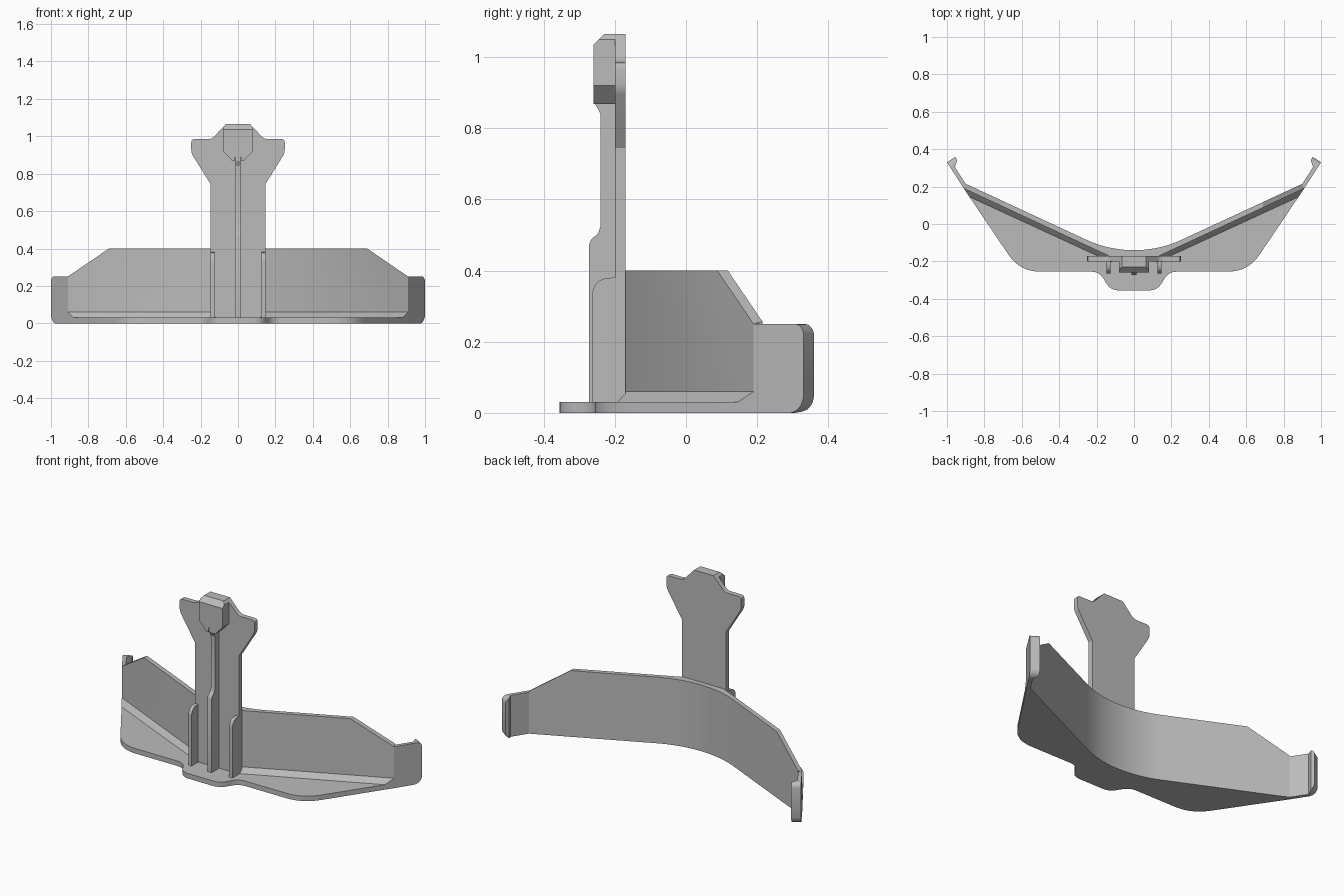
import bpy, bmesh, math
from mathutils import Vector

cube = bpy.data.objects.get("Cube")
if cube:
    bpy.data.objects.remove(cube, do_unlink=True)

GREY = (0.5, 0.5, 0.5, 1)
mat = bpy.data.materials.new("plain grey")
mat.use_nodes = True
mat.diffuse_color = GREY
mat.node_tree.nodes["Principled BSDF"].inputs["Base Color"].default_value = GREY


def finish(name, bm, mirror=False):
    bmesh.ops.recalc_face_normals(bm, faces=bm.faces)
    mesh = bpy.data.meshes.new(name)
    bm.to_mesh(mesh)
    bm.free()
    mesh.materials.append(mat)
    mesh.shade_smooth()
    mesh.set_sharp_from_angle(angle=math.radians(25))
    obj = bpy.data.objects.new(name, mesh)
    bpy.context.collection.objects.link(obj)
    if mirror:
        mod = obj.modifiers.new("Mirror", "MIRROR")
        mod.use_mirror_merge = False
    return obj


def prism(outline, start, end, axis):
    """Extrude a 2D outline along one axis."""
    place = {"x": lambda u, v, w: (w, u, v),
             "y": lambda u, v, w: (u, w, v),
             "z": lambda u, v, w: (u, v, w)}[axis]
    bm = bmesh.new()
    low = [bm.verts.new(place(u, v, start)) for u, v in outline]
    high = [bm.verts.new(place(u, v, end)) for u, v in outline]
    bm.faces.new(low)
    bm.faces.new(high)
    for i in range(len(low)):
        j = (i + 1) % len(low)
        bm.faces.new((low[i], low[j], high[j], high[i]))
    bmesh.ops.recalc_face_normals(bm, faces=bm.faces)
    return bm


def clip(bm, point, normal):
    """Remove everything on the normal's side of a plane and cap the cut."""
    cut = bmesh.ops.bisect_plane(bm, geom=bm.verts[:] + bm.edges[:] + bm.faces[:],
                                 plane_co=point, plane_no=normal, clear_outer=True)
    edges = [e for e in cut["geom_cut"] if isinstance(e, bmesh.types.BMEdge)]
    bmesh.ops.holes_fill(bm, edges=edges, sides=0)


def rounded(before, corner, after, size, steps=8):
    """Points of a rounded corner, reaching size along both sides."""
    c = Vector(corner)
    a = c + (Vector(before) - c).normalized() * size
    b = c + (Vector(after) - c).normalized() * size
    ts = [i / steps for i in range(steps + 1)]
    return [tuple(a * (1 - t) ** 2 + c * 2 * t * (1 - t) + b * t * t) for t in ts]


def symmetric(half):
    """Close a half outline with its mirror image."""
    return half + [(-x, y) for x, y in reversed(half) if abs(x) > 1e-5]


# Curved wall with sloping shoulders
front_in, front_out = (0.135, -0.17), (0.91, 0.19)
back_out, back_mid = (0.90, 0.215), (0.135, -0.14)
curve = rounded(back_out, back_mid, (0, -0.14), 0.135, 14)
bm = prism(symmetric([front_in, front_out, back_out] + curve), 0, 0.4, "z")
for side in (1, -1):
    clip(bm, (side * 0.69, 0, 0.4), (side * 0.15, 0, 0.22))
finish("curved_wall", bm)

# Base plate in front of the wall, with a small front tongue
p, q, r, s = (0.61, -0.255), (0.185, -0.255), (0.125, -0.355), (0, -0.355)
plate = [front_in, front_out] + rounded(front_out, p, q, 0.11)
plate += rounded(p, q, r, 0.045) + rounded(q, r, s, 0.045)
finish("base_plate", prism(symmetric(plate), 0, 0.03, "z"))

# Sloped fillet between plate and wall
bm = bmesh.new()
rings = [[bm.verts.new((x, y, z)) for x, y, z in ring] for ring in (
    [(0.135, -0.17, 0.03), (0.135, -0.17, 0.06), (0.12, -0.205, 0.03)],
    [(0.91, 0.19, 0.03), (0.91, 0.19, 0.06), (0.88, 0.145, 0.03)])]
for ring in rings:
    bm.faces.new(ring)
for i in range(3):
    j = (i + 1) % 3
    bm.faces.new((rings[0][i], rings[0][j], rings[1][j], rings[1][i]))
finish("wall_fillet", bm, mirror=True)

# End hooks, with the free end rounded at top and bottom
along = Vector((0.541, 0.841, 0))
tip = Vector((1.0, 0.33, 0))
up = Vector((0, 0, 1))
hook = [front_out, (1.011, 0.347), (0.963, 0.377), (0.945, 0.34), (0.958, 0.305), back_out]
bm = prism(hook, 0, 0.25, "z")
clip(bm, tip, along)
for radius, height, sign in ((0.05, 0.0, -1), (0.03, 0.25, 1)):
    centre = tip - along * radius + up * (height - sign * radius)
    for step in range(1, 6):
        angle = math.radians(15 * step)
        normal = along * math.cos(angle) + up * sign * math.sin(angle)
        clip(bm, centre + normal * radius, normal)
finish("end_hook", bm, mirror=True)

# Upright post with a winged head
wing, shoulder = (0.25, 0.985), (0.14, 0.985)
post = [(0.147, 0.03), (0.147, 0.745)]
post += rounded(post[-1], (0.25, 0.91), wing, 0.02, 4)
post += rounded((0.25, 0.91), wing, shoulder, 0.018, 4)
post += rounded(wing, shoulder, (0.065, 1.065), 0.02, 4) + [(0.065, 1.065)]
finish("upright_post", prism(symmetric(post), -0.2, -0.17, "y"))

# Head block, with a chamfered top and an arched notch for the rib
block = [(0.065, 1.065), (0.079, 1.05), (0.079, 0.92), (0.03, 0.868),
         (0.015, 0.868), (0.015, 0.89), (0.008, 0.9)]
bm = prism(symmetric(block), -0.26, -0.2, "y")
clip(bm, (0, -0.26, 1.035), (0, -1, 1))
finish("head_block", bm)

# Stepped centre rib
rib = [(-0.2, 0.03), (-0.272, 0.03), (-0.272, 0.475), (-0.266, 0.488), (-0.247, 0.505),
       (-0.24, 0.525), (-0.24, 0.84), (-0.255, 0.868), (-0.255, 0.9), (-0.2, 0.9)]
finish("centre_rib", prism(rib, -0.014, 0.014, "x"))

# Side ribs with rounded top corners
top = (-0.264, 0.38)
side_rib = [(-0.2, 0.03), (-0.264, 0.03)]
side_rib += rounded(side_rib[-1], top, (-0.2, 0.38), 0.055) + [(-0.2, 0.38)]
finish("side_rib", prism(side_rib, 0.126, 0.147, "x"), mirror=True)
